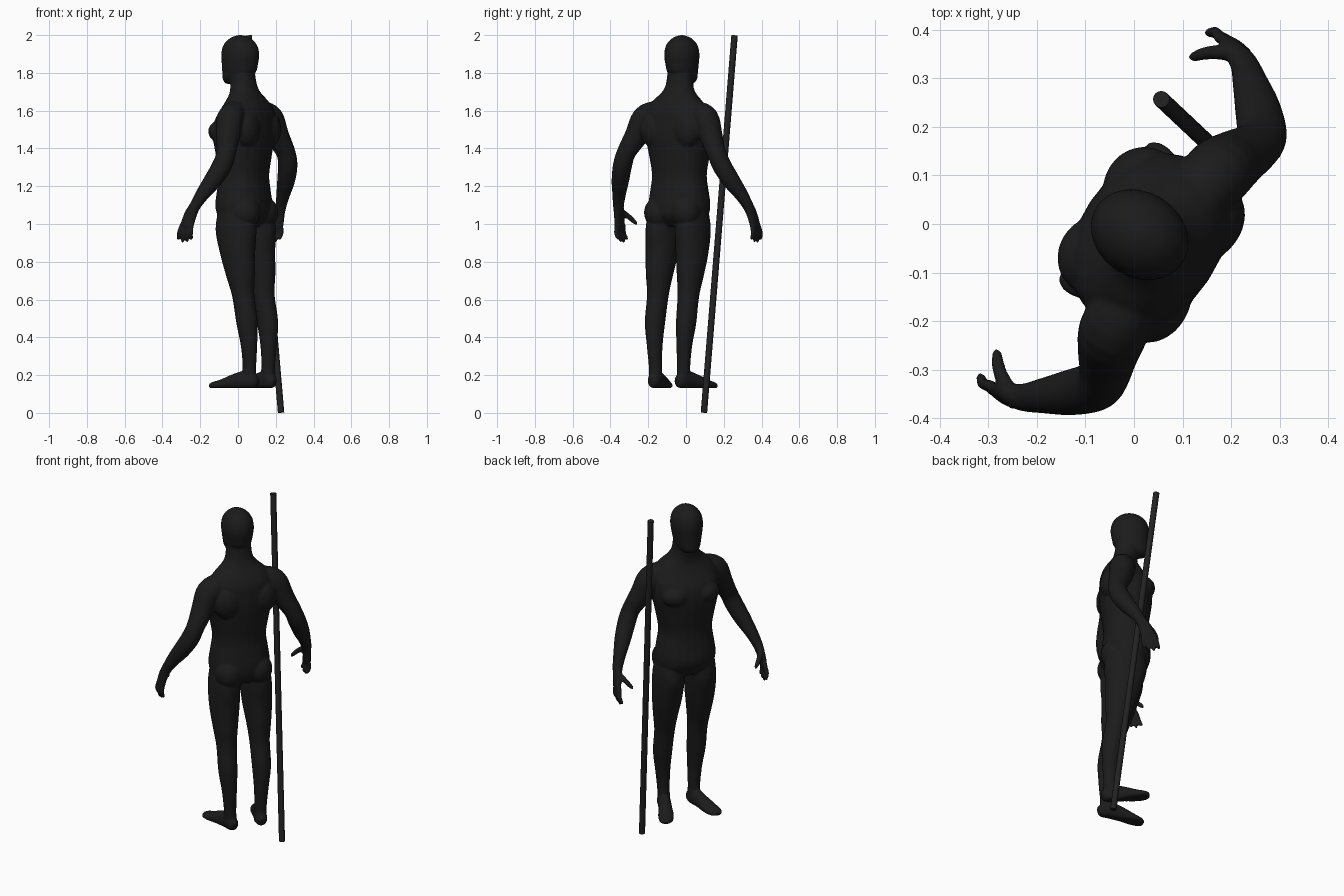
import bpy, bmesh, math
from mathutils import Vector, Matrix

cube = bpy.data.objects.get("Cube")
if cube:
    bpy.data.objects.remove(cube, do_unlink=True)

SOLE = 0.132
FACING = math.radians(56.5)


def make_material(name, colour):
    mat = bpy.data.materials.new(name)
    mat.use_nodes = True
    mat.diffuse_color = (*colour, 1)
    mat.node_tree.nodes["Principled BSDF"].inputs["Base Color"].default_value = (*colour, 1)
    return mat


def add_object(name, bm, mat):
    mesh = bpy.data.meshes.new(name)
    bm.to_mesh(mesh)
    bm.free()
    mesh.materials.append(mat)
    obj = bpy.data.objects.new(name, mesh)
    bpy.context.collection.objects.link(obj)
    return obj


def spline(sections, steps=4):
    """Catmull-Rom through sections of (x, y, z, half width, half depth)."""
    pts = [Vector(s) for s in sections]
    out = []
    for i in range(len(pts) - 1):
        a, b, c, d = pts[max(i - 1, 0)], pts[i], pts[i + 1], pts[min(i + 2, len(pts) - 1)]
        for k in range(steps):
            t = k / steps
            out.append(0.5 * (2 * b + (c - a) * t + (2 * a - 5 * b + 4 * c - d) * t ** 2
                              + (3 * b - a - 3 * c + d) * t ** 3))
    return out + [pts[-1]]


def loft(bm, sections, side=1, level=False, power=1.0, sides=24):
    """Closed tube through the sections; side=-1 mirrors it."""
    path = spline(sections)
    rings = []
    for i, p in enumerate(path):
        tangent = (path[min(i + 1, len(path) - 1)] - path[max(i - 1, 0)]).to_3d()
        tangent = Vector((0, 0, 1)) if level else tangent.normalized()
        u = Vector((1, 0, 0))
        u = (u - tangent * u.dot(tangent)).normalized()
        v = tangent.cross(u)
        ring = []
        for k in range(sides):
            ang = 2 * math.pi * k / sides
            c, s = math.cos(ang), math.sin(ang)
            co = p.to_3d() + u * (p[3] * math.copysign(abs(c) ** power, c)) \
                + v * (p[4] * math.copysign(abs(s) ** power, s))
            ring.append(bm.verts.new((co.x * side, co.y, max(co.z, SOLE))))
        rings.append(ring)
    for r0, r1 in zip(rings, rings[1:]):
        for k in range(sides):
            n = (k + 1) % sides
            bm.faces.new((r0[k], r0[n], r1[n], r1[k]))
    bm.faces.new(rings[0])
    bm.faces.new(rings[-1])


def muscle(bm, centre, size, side):
    x, y, z = centre
    bmesh.ops.create_icosphere(bm, subdivisions=3, radius=1,
                               matrix=Matrix.Translation((x * side, y, z)) @ Matrix.Diagonal((*size, 1)))


body_mat = make_material("charcoal skin", (0.011, 0.011, 0.011))
staff_mat = make_material("dark grey staff", (0.016, 0.016, 0.016))

bm = bmesh.new()

# Torso and neck
loft(bm, [(0, -.05, .99, .10, .08), (0, -.05, 1.04, .158, .125), (0, -.045, 1.1, .17, .137),
          (0, -.045, 1.18, .16, .128), (0, -.045, 1.26, .15, .122), (0, -.045, 1.36, .166, .134),
          (0, -.045, 1.46, .187, .146), (0, -.05, 1.54, .19, .14), (0, -.065, 1.6, .18, .118),
          (0, -.065, 1.65, .145, .092), (0, -.055, 1.69, .1, .075), (0, -.045, 1.73, .075, .068),
          (0, -.035, 1.8, .068, .064), (0, -.03, 1.86, .06, .06)], level=True, power=.92)

# Head
loft(bm, [(0, .035, 1.742, .03, .028), (0, .018, 1.765, .058, .06), (0, -.013, 1.8, .074, .093),
          (0, -.02, 1.85, .083, .102), (0, -.022, 1.9, .088, .106), (0, -.022, 1.95, .077, .092),
          (0, -.022, 1.985, .046, .055), (0, -.022, 2.0, .01, .012)], level=True)

for side in (1, -1):
    # Chest, shoulder blades and buttocks
    muscle(bm, (.085, .028, 1.49), (.085, .08, .065), side)
    muscle(bm, (.1, -.13, 1.5), (.085, .066, .1), side)
    muscle(bm, (.085, -.112, 1.06), (.08, .08, .085), side)

    # Arm from shoulder to palm
    loft(bm, [(.12, -.075, 1.6, .055, .06), (.19, -.085, 1.56, .07, .072), (.235, -.1, 1.47, .062, .064),
              (.285, -.122, 1.38, .05, .052), (.315, -.115, 1.31, .05, .053), (.352, -.08, 1.23, .046, .048),
              (.386, -.04, 1.16, .036, .038), (.41, -.01, 1.1, .029, .03), (.422, .014, 1.05, .022, .037),
              (.43, .03, .995, .017, .041), (.43, .035, .975, .011, .034)], side)

    # Fingers and thumb
    for i in range(4):
        drop = (.014, .002, 0, .012)[i]
        loft(bm, [(.428, .003 + .02 * i, 1.0, .012, .012), (.434, .004 + .025 * i, .952, .012, .012),
                  (.424, .008 + .027 * i, .91 + drop, .01, .01),
                  (.42, .009 + .027 * i, .903 + drop, .005, .005)], side, sides=12)
    loft(bm, [(.418, .02, 1.07, .016, .016), (.395, .062, 1.04, .015, .015),
              (.37, .085, 1.01, .012, .012), (.36, .092, .995, .006, .006)], side, sides=12)

    # Leg
    loft(bm, [(.085, -.05, 1.1, .075, .09), (.092, -.056, .98, .084, .118), (.096, -.07, .85, .082, .098),
              (.098, -.09, .73, .068, .08), (.097, -.106, .62, .056, .06), (.099, -.13, .48, .052, .058),
              (.094, -.14, .36, .041, .045), (.09, -.14, .25, .034, .037), (.088, -.137, .18, .034, .04),
              (.088, -.137, .14, .032, .038)], side)

    # Foot, splayed outwards
    loft(bm, [(.081, -.188, .16, .018, .022), (.084, -.168, .165, .033, .038), (.092, -.125, .175, .036, .05),
              (.11, -.06, .165, .038, .042), (.13, 0, .15, .044, .03), (.148, .048, .143, .037, .022),
              (.154, .07, .142, .018, .014)], side)

bmesh.ops.recalc_face_normals(bm, faces=bm.faces[:])
body = add_object("body", bm, body_mat)
body.rotation_euler.z = FACING
body.location = Matrix.Rotation(FACING, 3, "Z") @ Vector((-.012, 0, 0))

# Fuse the parts into one smooth skin
fuse = body.modifiers.new("fuse", "REMESH")
fuse.mode = "VOXEL"
fuse.voxel_size = .006
fuse.use_smooth_shade = True
soften = body.modifiers.new("soften", "SMOOTH")
soften.factor = .5
soften.iterations = 8

# Leaning staff
foot, tip = Vector((.228, .095, .002)), Vector((.056, .257, 1.998))
axis = tip - foot
bm = bmesh.new()
bmesh.ops.create_cone(bm, cap_ends=True, segments=16, radius1=.017, radius2=.017, depth=axis.length)
for f in bm.faces:
    f.smooth = len(f.verts) == 4
for e in bm.edges:
    e.smooth = all(len(f.verts) == 4 for f in e.link_faces)
staff = add_object("staff", bm, staff_mat)
staff.location = (foot + tip) / 2
staff.rotation_euler = axis.to_track_quat("Z", "Y").to_euler()
